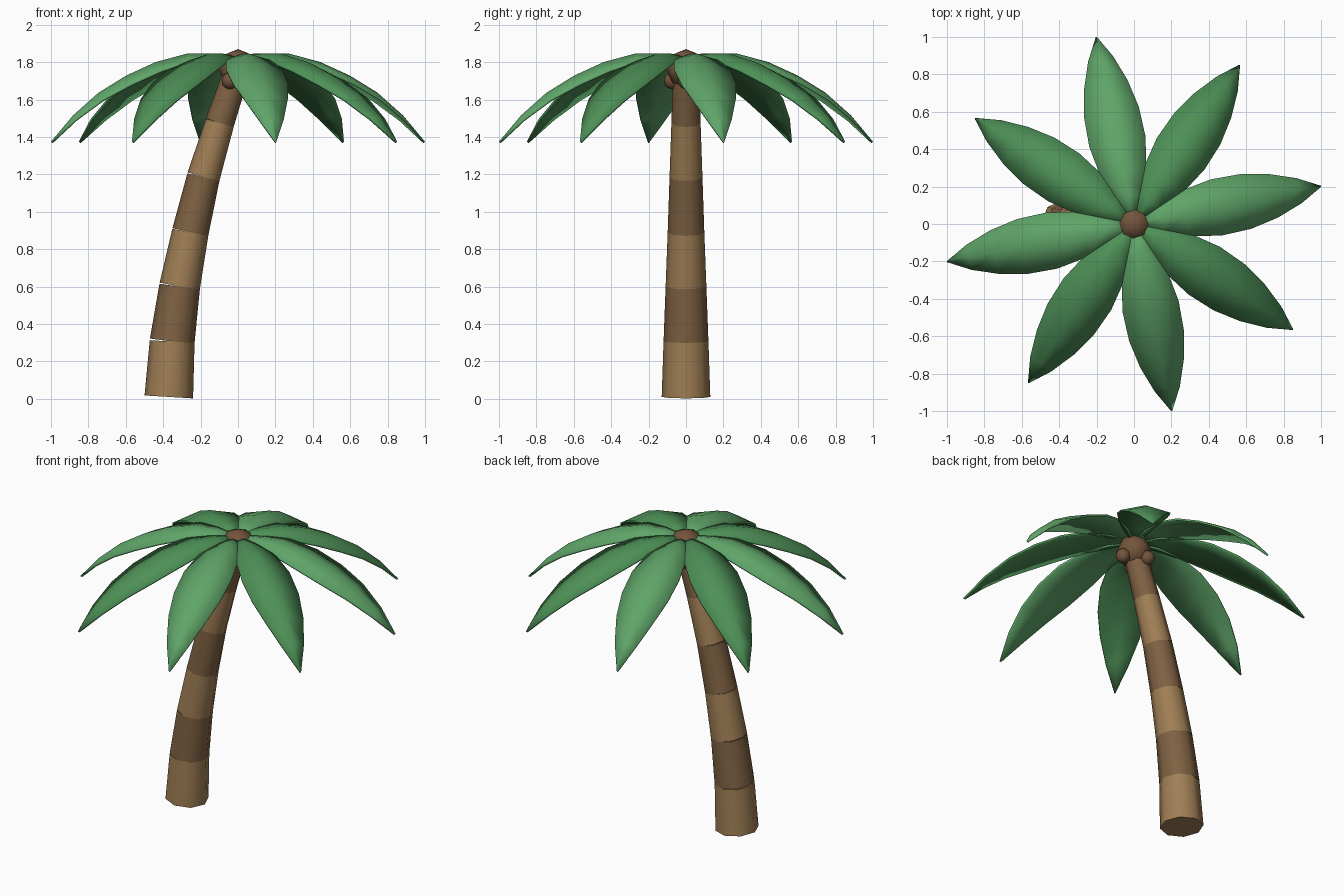
import bpy, bmesh, math
from mathutils import Vector, Matrix

if "Cube" in bpy.data.objects:
    bpy.data.objects.remove(bpy.data.objects["Cube"])


def material(name, r, g, b):
    m = bpy.data.materials.new(name)
    m.diffuse_color = (r, g, b, 1)
    m.use_nodes = True
    m.node_tree.nodes["Principled BSDF"].inputs["Base Color"].default_value = m.diffuse_color
    return m


BARK = [material("bark_light", .35, .21, .09), material("bark_dark", .21, .12, .055)]
LEAF = [material("leaf_light", .115, .376, .14), material("leaf_dark", .075, .28, .095)]
NUT = material("husk", .17, .09, .045)


def finish(name, bm, mat):
    bmesh.ops.recalc_face_normals(bm, faces=bm.faces)
    me = bpy.data.meshes.new(name)
    bm.to_mesh(me)
    bm.free()
    me.materials.append(mat)
    ob = bpy.data.objects.new(name, me)
    bpy.context.collection.objects.link(ob)
    bpy.ops.object.select_all(action='DESELECT')
    ob.select_set(True)
    bpy.context.view_layer.objects.active = ob
    bpy.ops.object.shade_smooth_by_angle(angle=math.radians(50))
    return ob


def ball(name, loc, r, seg, rings):
    bm = bmesh.new()
    bmesh.ops.create_uvsphere(bm, u_segments=seg, v_segments=rings, radius=r,
                              matrix=Matrix.Translation(loc))
    return finish(name, bm, NUT)


# Trunk: separate tapered segments, each tilted along a leaning curve (x, z, radius)
joints = [(-.37, .01, .13), (-.352, .306, .12), (-.312, .6, .109), (-.255, .89, .098),
          (-.185, 1.185, .088), (-.098, 1.475, .078), (0, 1.77, .069)]
for i, (a, b) in enumerate(zip(joints, joints[1:])):
    p, q = Vector((a[0], 0, a[1])), Vector((b[0], 0, b[1]))
    d = q - p
    tilt = Matrix.Rotation(math.atan2(d.x, d.z), 4, 'Y')
    bm = bmesh.new()
    bmesh.ops.create_cone(bm, cap_ends=True, segments=8, radius1=a[2], radius2=b[2],
                          depth=d.length, matrix=Matrix.Translation((p + q) / 2) @ tilt)
    # octagon corners lie on the x and y axes
    finish(f"trunk_segment_{i + 1}", bm, BARK[i % 2])

# Crown heart and three coconuts beneath it
ball("crown_heart", (0, 0, 1.765), .105, 8, 4)
for i in range(3):
    a = math.radians(120 * i)
    ball(f"coconut_{i + 1}", (.085 * math.cos(a), .085 * math.sin(a), 1.70), .045, 8, 6)

# Fronds: drooping lens-shaped blades with a soft midrib fold (radius, height)
spine = [(.03, 1.832), (.15, 1.846), (.28, 1.845), (.45, 1.80), (.61, 1.728),
         (.76, 1.637), (.9, 1.515), (1.02, 1.375)]
for k in range(8):
    turn = Matrix.Rotation(math.radians(11.4 + 45 * k), 4, 'Z')
    bm = bmesh.new()
    rows = []
    for r, z in spine:
        w = .155 * max(math.sin(math.pi * min(r / 1.02, 1)), 0) ** .8
        w = max(w, .003)
        rows.append([bm.verts.new(turn @ Vector((r, s * w, z - .28 * w * abs(s))))
                     for s in (-1, 0, 1)])
    for u, v in zip(rows, rows[1:]):
        for j in range(2):
            bm.faces.new((u[j], v[j], v[j + 1], u[j + 1]))
    frond = finish(f"frond_{k + 1}", bm, LEAF[k % 2])
    sol = frond.modifiers.new("thickness", 'SOLIDIFY')
    sol.thickness = .012
    sol.offset = -1
